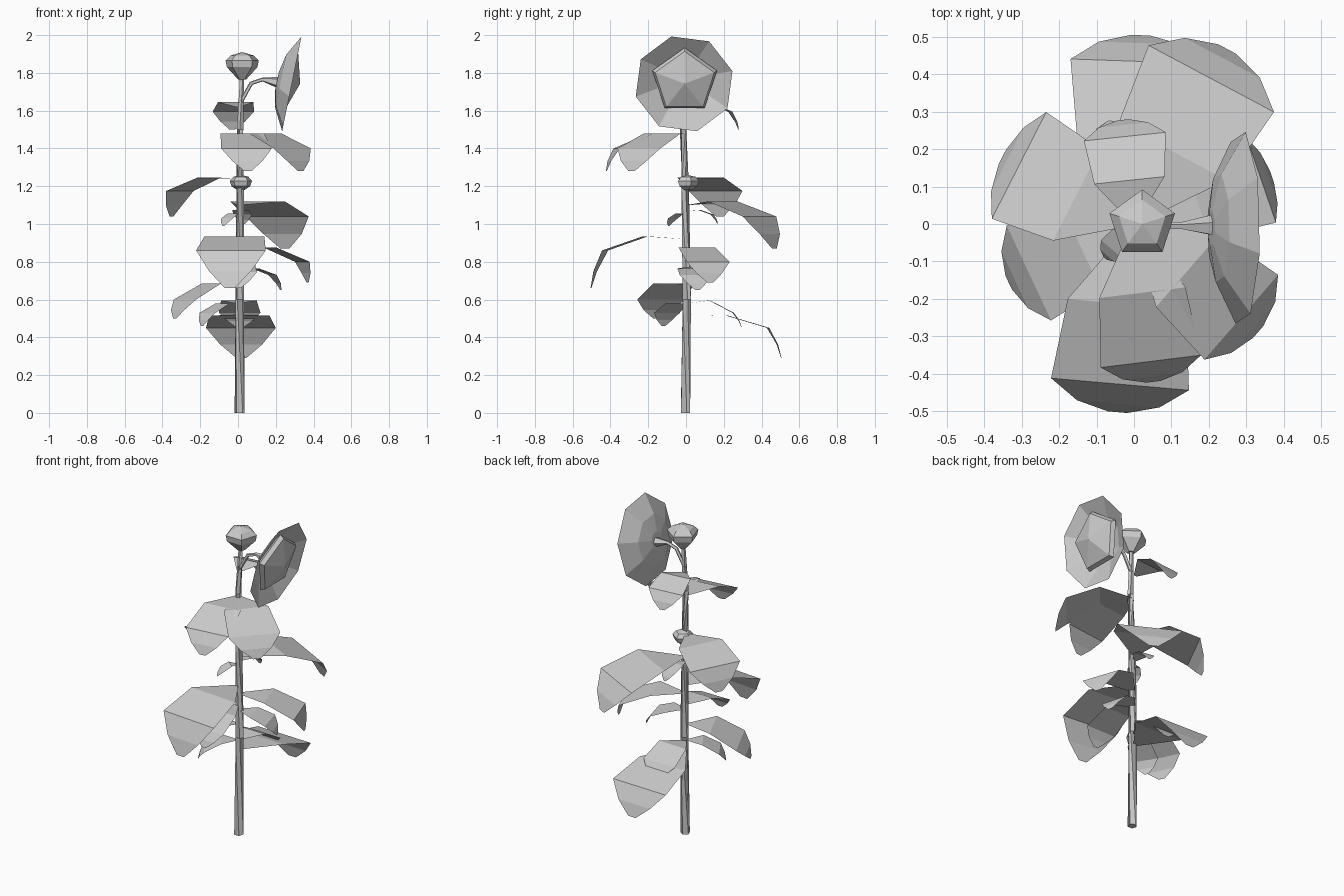
import bpy
from math import sin, cos, pi, radians
from mathutils import Vector, Matrix

cube = bpy.data.objects.get("Cube")
if cube:
    bpy.data.objects.remove(cube, do_unlink=True)

GREY = (0.6, 0.6, 0.6, 1)
mat = bpy.data.materials.new("plain grey")
mat.use_nodes = True
mat.diffuse_color = GREY
mat.node_tree.nodes["Principled BSDF"].inputs["Base Color"].default_value = GREY


def add_mesh(name, verts, faces):
    mesh = bpy.data.meshes.new(name)
    mesh.from_pydata([tuple(v) for v in verts], [], faces)
    mesh.materials.append(mat)
    obj = bpy.data.objects.new(name, mesh)
    bpy.context.collection.objects.link(obj)
    return obj


def ring_faces(rings, sides):
    return [(r * sides + i, r * sides + (i + 1) % sides,
             (r + 1) * sides + (i + 1) % sides, (r + 1) * sides + i)
            for r in range(rings - 1) for i in range(sides)]


def tube(name, path, radii, sides=5):
    """Faceted tube along a list of points."""
    pts = [Vector(p) for p in path]
    verts = []
    for i, p in enumerate(pts):
        along = pts[min(i + 1, len(pts) - 1)] - pts[max(i - 1, 0)]
        turn = along.to_track_quat('Z', 'Y')
        for k in range(sides):
            a = 2 * pi * k / sides
            verts.append(p + turn @ Vector((radii[i] * cos(a), radii[i] * sin(a), 0)))
    n = len(verts)
    caps = [tuple(reversed(range(sides))), tuple(range(n - sides, n))]
    return add_mesh(name, verts, ring_faces(len(pts), sides) + caps)


def bud(name, centre, profile, apex, matrix=Matrix(), sides=5):
    """Five-sided bud: rings of (radius, height) closed by a point."""
    verts = [Vector((r * cos(pi / 2 + 2 * pi * k / sides),
                     r * sin(pi / 2 + 2 * pi * k / sides), h))
             for r, h in profile for k in range(sides)]
    faces = ring_faces(len(profile), sides)
    top = len(verts)
    verts.append(Vector((0, 0, apex)))
    faces += [(top - sides + k, top - sides + (k + 1) % sides, top) for k in range(sides)]
    faces.append(tuple(reversed(range(sides))))
    return add_mesh(name, [Vector(centre) + matrix @ v for v in verts], faces)


def leaf(name, angle, reach, half, z_base, z_mid, z_crease, z_tip, out):
    """Flat leaf growing from the stem, with a blunt tip folded down."""
    drop = z_crease - z_tip
    rows = [(0.01, 0.012, z_base),
            (reach * 0.5, half * 0.86, z_mid),
            (reach, half, z_crease),
            (reach + out * 0.7, half * 0.6, z_crease - drop * 0.55),
            (reach + out, half * 0.14, z_tip)]
    turn = Matrix.Rotation(radians(angle), 3, 'Z')
    verts = [turn @ Vector((d, side * w, z)) for d, w, z in rows for side in (-1, 1)]
    faces = [(2 * i, 2 * i + 2, 2 * i + 3, 2 * i + 1) for i in range(len(rows) - 1)]
    return add_mesh(name, verts, faces)


# Stem and the side branch that carries the flower
tube("main_stem", [(0.008, -0.005, 0), (0.01, 0.002, 0.6), (0.01, -0.005, 1.2),
                   (0.012, -0.015, 1.5), (0.02, 0, 1.78)],
     [0.027, 0.024, 0.021, 0.018, 0.013])
tube("flower_branch", [(0.012, -0.008, 1.64), (0.07, -0.005, 1.745),
                       (0.13, -0.005, 1.765), (0.21, -0.005, 1.75)],
     [0.011, 0.011, 0.011, 0.03])

# Buds on the stem
bud("top_bud", (0.022, 0, 0),
    [(0.022, 1.765), (0.085, 1.83), (0.092, 1.865), (0.065, 1.892)], 1.91)
bud("small_bud", (0.015, 0.008, 0),
    [(0.02, 1.18), (0.052, 1.2), (0.062, 1.228), (0.042, 1.25)], 1.26)

# Leaves: angle, reach, half width, four heights, tip overhang
LEAVES = [
    (96, .235, .11, 1.62, 1.645, 1.595, 1.5, .045),
    (277, .37, .135, 1.475, 1.48, 1.4, 1.28, .055),
    (319, .38, .15, 1.475, 1.48, 1.4, 1.28, .06),
    (153, .345, .16, 1.24, 1.245, 1.175, 1.04, .05),
    (62, .44, .19, 1.1, 1.12, 1.04, .87, .09),
    (230, .09, .04, 1.05, 1.055, 1.03, .99, .03),
    (80, .14, .05, 1.07, 1.075, 1.05, 1, .03),
    (265, .43, .185, .92, .935, .86, .66, .075),
    (19, .36, .12, .87, .875, .8, .69, .03),
    (270, .29, .1, .8, .805, .745, .66, .045),
    (15, .19, .085, .77, .765, .73, .65, .045),
    (205, .31, .14, .68, .685, .6, .5, .06),
    (212, .19, .08, .58, .58, .53, .46, .035),
    (88, .25, .11, .58, .595, .53, .45, .045),
    (88, .435, .185, .52, .515, .45, .29, .07),
]
for i, spec in enumerate(LEAVES):
    leaf(f"leaf_{i + 1}", *spec)

# Flower: an eight-sided dish of petals facing +x and a little down
tilt = Matrix(((0, 0.2, 0.98), (1, 0, 0), (0, 0.98, -0.2)))
centre = Vector((0.285, -0.01, 1.742))
SIDES = 8
verts = [centre + tilt @ Vector((r * cos(a), r * sin(a), h))
         for r, h in ((0.265, 0), (0.15, -0.06), (0.05, -0.08))
         for a in [radians(15) + 2 * pi * k / SIDES for k in range(SIDES)]]
add_mesh("petal_dish", verts,
         ring_faces(3, SIDES) + [tuple(range(2 * SIDES, 3 * SIDES))])
bud("flower_centre", centre + Vector((0, 0.003, 0.01)),
    [(0.13, -0.055), (0.18, -0.025), (0.165, 0.0)], 0.045, tilt)
